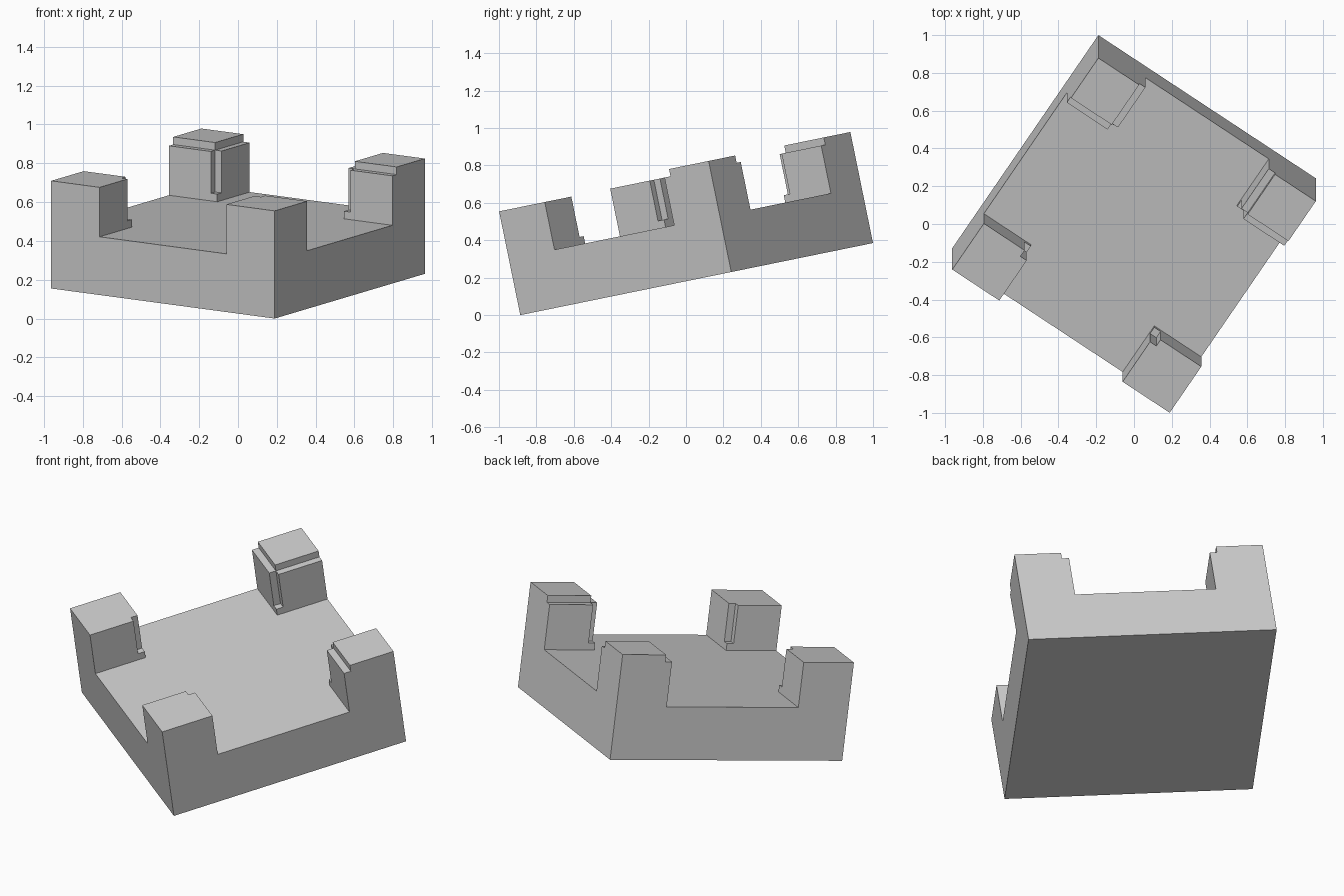
import bpy, bmesh
from math import radians
from mathutils import Matrix, Vector

if "Cube" in bpy.data.objects:
    bpy.data.objects.remove(bpy.data.objects["Cube"])

S = 1.387          # side of the square base
POST, LIP = 0.30, 0.04
FLOOR, LEDGE = 0.306, 0.566
CUTS = [0, POST - LIP, POST, S - POST, S - POST + LIP, S]
LEVELS = [0, FLOOR, FLOOR + LIP, LEDGE, LEDGE + LIP]


def level(i, j):
    """Top level of a footprint cell: floor, post, corner groove or raised cap."""
    if i == 2 or j == 2:
        return 1                          # open floor
    outer_i, outer_j = i in (0, 4), j in (0, 4)
    if not outer_i and not outer_j:
        return 2                          # groove at the inner corner of a post
    if i > 2 and outer_i and outer_j:
        return 4                          # raised cap on the two tall posts
    return 3                              # post shoulder


def filled(c):
    i, j, k = c
    return 0 <= i < 5 and 0 <= j < 5 and 0 <= k < level(i, j)


# Stepped block: outer faces only, from the footprint and the levels
bm = bmesh.new()
axes = (CUTS, CUTS, LEVELS)
for i in range(5):
    for j in range(5):
        for k in range(level(i, j)):
            for a in range(3):
                for d in (0, 1):
                    nb = [i, j, k]
                    nb[a] += 1 if d else -1
                    if filled(nb):
                        continue
                    b, c = (a + 1) % 3, (a + 2) % 3
                    loop = [(0, 0), (1, 0), (1, 1), (0, 1)]
                    if not d:
                        loop.reverse()
                    verts = []
                    for p, q in loop:
                        idx = [i, j, k]
                        idx[a] += d
                        idx[b] += p
                        idx[c] += q
                        verts.append(bm.verts.new([axes[n][idx[n]] for n in range(3)]))
                    bm.faces.new(verts)
bmesh.ops.remove_doubles(bm, verts=bm.verts, dist=1e-4)
bmesh.ops.dissolve_limit(bm, angle_limit=radians(1), verts=bm.verts, edges=bm.edges)

# Lean the block back about its lowest corner
tilt = Matrix.Rotation(radians(11.54), 4, 'X') @ Matrix.Rotation(radians(56.1), 4, 'Z')
bm.transform(Matrix.Translation(Vector((0.189, -0.886, 0))) @ tilt)

mesh = bpy.data.meshes.new("corner_post_base")
bm.to_mesh(mesh)
bm.free()
bpy.context.collection.objects.link(bpy.data.objects.new("corner_post_base", mesh))
